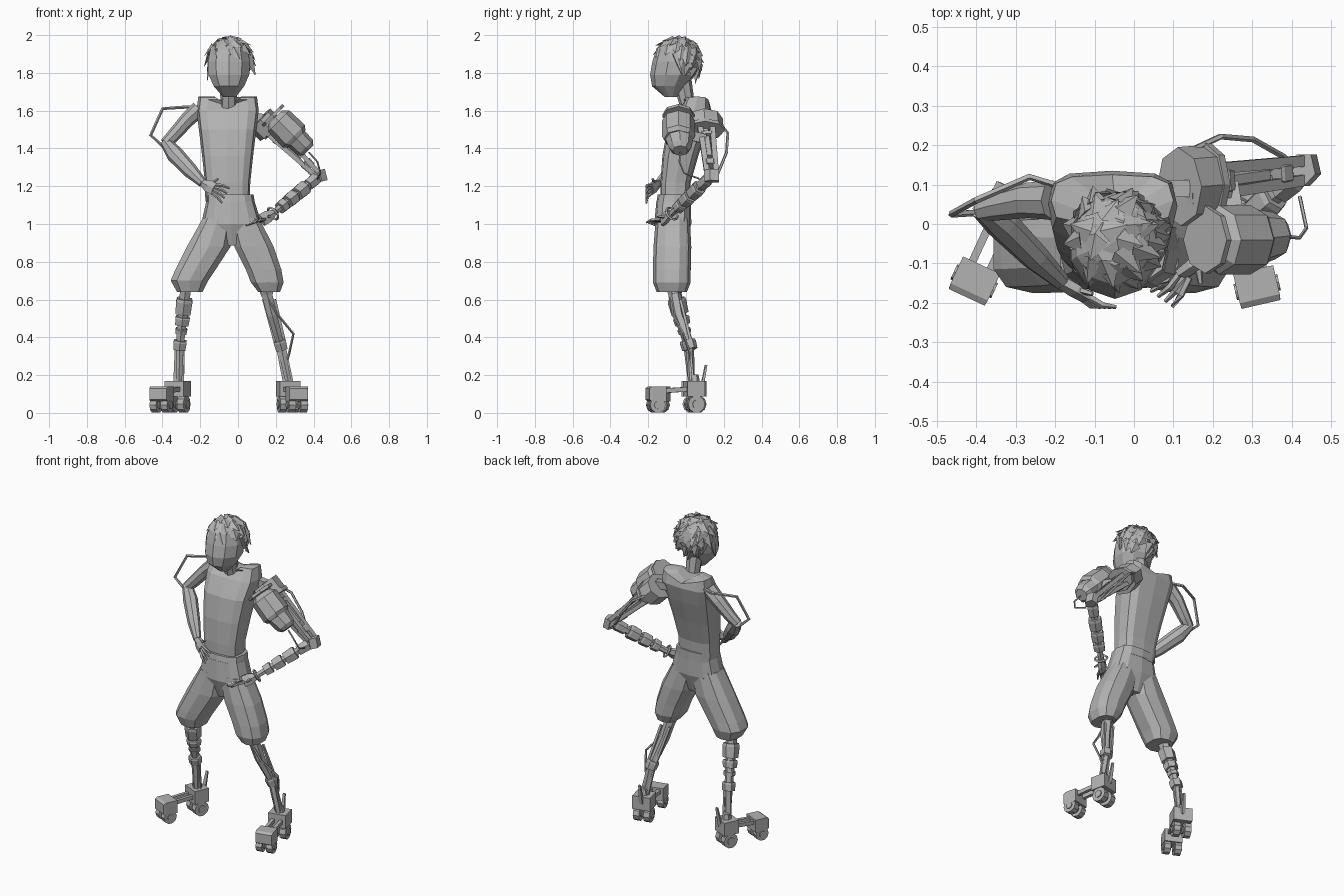
import bpy
import bmesh
import math
import random
from mathutils import Vector

random.seed(4)
if "Cube" in bpy.data.objects:
    bpy.data.objects.remove(bpy.data.objects["Cube"], do_unlink=True)

grey = bpy.data.materials.new("plain grey")
grey.use_nodes = True
grey.diffuse_color = (.45, .45, .45, 1)
grey.node_tree.nodes["Principled BSDF"].inputs["Base Color"].default_value = (.45, .45, .45, 1)


def finish(name, bm):
    """Turn a bmesh into a flat shaded object."""
    bmesh.ops.recalc_face_normals(bm, faces=bm.faces)
    mesh = bpy.data.meshes.new(name)
    bm.to_mesh(mesh)
    bm.free()
    mesh.materials.append(grey)
    obj = bpy.data.objects.new(name, mesh)
    bpy.context.collection.objects.link(obj)
    return obj


def add_loft(bm, sections, n=8, level=False, square=1.0, lift=0.0):
    """Skin rings given as (point, half width, half depth)."""
    points = [Vector(s[0]) for s in sections]
    rings = []
    for i, (_, rx, ry) in enumerate(sections):
        before, after = points[max(i - 1, 0)], points[min(i + 1, len(points) - 1)]
        t = Vector((0, 0, 1)) if level else (after - before).normalized()
        ref = Vector((0, 0, 1)) if abs(t.y) > .8 else Vector((0, 1, 0))
        u = ref.cross(t).normalized()
        v = t.cross(u)
        turn, grow = (math.pi / 4, math.sqrt(2)) if n == 4 else (0, 1)
        ring = []
        for k in range(n):
            a = math.tau * k / n - math.pi / 2 + turn
            c = math.copysign(abs(math.cos(a)) ** square, math.cos(a))
            s = math.copysign(abs(math.sin(a)) ** square, math.sin(a))
            p = points[i] + u * c * rx * grow + v * s * ry * grow
            if lift and i >= len(sections) - 2:
                p.z += lift * (abs(c) - .6)
            ring.append(bm.verts.new(p))
        rings.append(ring)
    for low, high in zip(rings, rings[1:]):
        for k in range(n):
            j = (k + 1) % n
            bm.faces.new((low[k], low[j], high[j], high[k]))
    bm.faces.new(rings[0])
    bm.faces.new(rings[-1])


def loft(name, sections, **options):
    bm = bmesh.new()
    add_loft(bm, sections, **options)
    return finish(name, bm)


def beam(name, p, q, w, d=None, n=4, taper=1.0):
    d = d or w
    return loft(name, [(p, w, d), (q, w * taper, d * taper)], n=n)


def tube(name, points, r=.007):
    return loft(name, [(p, r, r) for p in points], n=5)


def cuffs(name, p, q, spots):
    """Blocks strung along a limb: (position, half length, half width)."""
    p, q = Vector(p), Vector(q)
    t = (q - p).normalized()
    bm = bmesh.new()
    for f, half, w in spots:
        c = p.lerp(q, f)
        add_loft(bm, [(c - t * half, w * .9, w * .9), (c - t * half * .6, w, w),
                      (c + t * half, w * .92, w * .92)], n=6)
    finish(name, bm)


def hand(side, wrist, knuckle, tip, spread):
    wrist, knuckle, tip, spread = map(Vector, (wrist, knuckle, tip, spread))
    loft(side + "_palm", [(wrist, .022, .02), (wrist.lerp(knuckle, .5), .038, .02),
                          (knuckle, .038, .015)], n=6)
    bm = bmesh.new()
    for k in (-1.5, -.5, .5, 1.5):
        root = knuckle + spread * k * .7
        end = tip + spread * k * 1.3
        middle = root.lerp(end, .5) + Vector((0, -.008, .006))
        add_loft(bm, [(root, .01, .01), (middle, .009, .009), (end, .005, .005)], n=5)
    thumb = wrist.lerp(knuckle, .4)
    add_loft(bm, [(thumb, .012, .012), (thumb + spread * 2.6 + (tip - wrist) * .25, .006, .006)], n=5)
    finish(side + "_fingers", bm)


# Torso, belt and neck
loft("torso", [((-.055, -.058, 1.12), .118, .078), ((-.055, -.055, 1.22), .12, .08),
               ((-.055, -.03, 1.36), .135, .095), ((-.055, .005, 1.5), .152, .105),
               ((-.055, .045, 1.6), .165, .09), ((-.055, .06, 1.655), .155, .065),
               ((-.05, .03, 1.655), .075, .045)], n=12, level=True, square=.6, lift=.05)
loft("belt", [((-.04, -.065, 1.1), .13, .094), ((-.043, -.06, 1.155), .126, .09)], n=12, level=True, square=.7)
loft("neck", [((-.05, .03, 1.58), .052, .05), ((-.05, 0, 1.66), .043, .043),
              ((-.05, -.02, 1.76), .05, .05)], n=8, level=True)

# Shorts with cuffs drawn in at the knee
loft("shorts_hips", [((-.035, -.07, .885), .04, .06), ((-.035, -.07, 1.0), .16, .098),
                     ((-.04, -.065, 1.12), .128, .092)], n=12, level=True, square=.7)
loft("shorts_right_leg", [((-.255, -.075, .64), .07, .08), ((-.257, -.075, .7), .103, .1),
                          ((-.23, -.075, .75), .11, .1), ((-.155, -.072, .88), .12, .1),
                          ((-.105, -.07, 1.03), .085, .09)], n=10, level=True, square=.8)
loft("shorts_left_leg", [((.165, -.075, .64), .06, .08), ((.155, -.075, .69), .09, .1),
                         ((.135, -.075, .76), .098, .1), ((.085, -.072, .88), .108, .1),
                         ((.03, -.07, 1.03), .085, .09)], n=10, level=True, square=.8)

# Head with a ridge down the middle of the face
loft("head", [((-.045, -.08, 1.672), .035, .032), ((-.048, -.088, 1.73), .085, .092),
              ((-.048, -.07, 1.79), .113, .12), ((-.048, -.056, 1.86), .117, .122),
              ((-.048, -.048, 1.93), .102, .108), ((-.048, -.045, 1.975), .055, .06)], n=10, level=True)

# Hair: a cap covered in flat swept tufts
centre, size = Vector((-.045, -.04, 1.862)), Vector((.12, .122, .126))
bm = bmesh.new()
bmesh.ops.create_icosphere(bm, subdivisions=2, radius=1)
low_verts = [v for v in bm.verts if v.co.z < .35 - .95 * max(v.co.y + .1, 0)]
bmesh.ops.delete(bm, geom=low_verts, context='VERTS')
for v in bm.verts:
    v.co = centre + v.co * size
total = 72
for i in range(total):
    z = 1 - 1.7 * (i + .5) / total
    a = i * 2.4 + random.uniform(-.2, .2)
    flat = math.sqrt(1 - z * z)
    d = Vector((flat * math.cos(a), flat * math.sin(a), z))
    if z < .4 - .95 * max(d.y + .15, 0):
        continue
    sweep = (d * d.z - Vector((0, 0, 1)) + Vector((.45, -.15, 0)))
    sweep = (sweep - d * sweep.dot(d)).normalized()
    across = d.cross(sweep).normalized()
    root = centre + d * size
    tip = root + sweep * random.uniform(.05, .075) + d * random.uniform(-.002, .012)
    corners = [root - across * .036 - d * .008, root + across * .036 - d * .008,
               root + d * .01 - sweep * .02]
    a, b, c, e = [bm.verts.new(p) for p in corners + [tip]]
    for face in ((a, b, c), (a, c, e), (c, b, e), (b, a, e)):
        bm.faces.new(face)
finish("hair", bm)
beam("left_side_lock", (.055, -.06, 1.9), (.09, -.02, 1.79), .022, .012, n=4, taper=.15)
beam("right_side_lock", (-.152, -.04, 1.88), (-.162, -.06, 1.76), .01, .025, n=4, taper=.15)

# Right arm, hand on the hip
elbow = (-.385, .035, 1.425)
loft("right_upper_arm", [((-.205, .06, 1.61), .045, .05), ((-.27, .06, 1.55), .04, .045),
                         ((-.345, .045, 1.465), .035, .036), (elbow, .03, .03)], n=8)
loft("right_forearm", [((-.385, .04, 1.435), .03, .03), ((-.335, 0, 1.37), .046, .04),
                       ((-.25, -.085, 1.28), .04, .034), ((-.185, -.145, 1.215), .024, .022)], n=8)
hand("right", (-.185, -.145, 1.215), (-.125, -.185, 1.185), (-.065, -.21, 1.15), (.01, 0, .02))
tube("right_arm_cable", [(-.2, .1, 1.62), (-.265, .12, 1.62), (-.4, .06, 1.61),
                         (-.462, .025, 1.47), (-.385, .03, 1.4)], .009)

# Left shoulder plate and its armour
beam("shoulder_link", (.05, .09, 1.57), (.14, .09, 1.56), .022)
beam("shoulder_plate", (.115, .095, 1.555), (.175, .1, 1.495), .08, .1, n=8)
beam("shoulder_plate_rim", (.18, .1, 1.51), (.195, .1, 1.495), .07, .105, n=8)
beam("armour_top_plate", (.18, -.04, 1.58), (.192, -.04, 1.568), .078, .085, n=8)
loft("shoulder_armour", [((.195, -.04, 1.565), .05, .06), ((.215, -.04, 1.545), .08, .088),
                         ((.295, -.04, 1.465), .084, .088), ((.31, -.04, 1.45), .066, .078)], n=8)
loft("armour_sleeve", [((.305, -.035, 1.455), .062, .074), ((.355, -.03, 1.405), .058, .06),
                       ((.372, -.03, 1.388), .038, .04)], n=8)
beam("armour_bracket", (.26, -.02, 1.48), (.24, .1, 1.45), .025)

# Left upper arm: open tapering frame of bars with a piston
for i, (dy, dz) in enumerate(((-.035, .045), (.035, .045), (-.02, -.045), (.03, -.045))):
    beam("upper_arm_bar_%d" % i, (.14, .1 + dy, 1.535 + dz), (.425, .135 + dy * .7, 1.26 + dz * .35), .012, .014)
beam("upper_arm_piston", (.16, .1, 1.52), (.33, .125, 1.35), .026, .024, n=6)
cuffs("upper_arm_braces", (.14, .1, 1.535), (.425, .135, 1.26), ((.28, .012, .05), (.8, .02, .038)))
beam("left_elbow", (.43, .14, 1.285), (.445, .14, 1.225), .032, .044, n=5)
tube("left_arm_back_cable", [(.13, .18, 1.53), (.22, .222, 1.48), (.3, .215, 1.38),
                             (.38, .17, 1.27), (.41, .14, 1.25)], .008)
tube("left_arm_front_cable", [(.375, -.03, 1.38), (.42, -.035, 1.33), (.437, -.01, 1.27), (.42, .07, 1.24)], .005)

# Left forearm with cuffs, wrist ring and hand
elbow, wrist = (.425, .13, 1.25), (.185, -.075, 1.055)
beam("left_forearm", elbow, wrist, .026, n=6, taper=.7)
cuffs("left_forearm_cuffs", elbow, wrist, ((.14, .035, .036), (.38, .035, .044), (.6, .03, .042), (.79, .022, .038)))
axis = Vector(wrist) - Vector(elbow)
bpy.ops.mesh.primitive_torus_add(major_segments=12, minor_segments=4, major_radius=.036, minor_radius=.007,
                                 location=wrist, rotation=axis.to_track_quat('Z', 'Y').to_euler())
ring = bpy.context.object
ring.name = "wrist_ring"
ring.data.materials.append(grey)
hand("left", (.185, -.08, 1.055), (.125, -.125, 1.02), (.07, -.19, 1.0), (.014, -.01, .004))

# Right lower leg: stacked cuffs and ankle rods
knee, shin, ankle = (-.275, -.07, .68), (-.308, .01, .36), (-.313, .03, .15)
loft("right_shin", [(knee, .034, .036), (shin, .024, .024), (ankle, .018, .018)], n=6)
cuffs("right_shin_cuffs", knee, shin, ((.1, .02, .034), (.36, .042, .05), (.6, .022, .044),
                                       (.77, .014, .036), (1, .025, .04)))
for side in (-1, 1):
    beam("right_ankle_rod", (-.308 + side * .02, .02, .36), (-.315 + side * .022, .04, .15), .006)

# Left lower leg: slim frame with a loose cable
knee, shin, ankle = (.14, -.07, .68), (.225, .02, .36), (.27, .03, .15)
loft("left_shin", [(knee, .034, .034), ((.18, -.04, .52), .03, .032), (shin, .022, .022), (ankle, .018, .018)], n=6)
cuffs("left_shin_cuffs", knee, shin, ((.1, .022, .04), (1, .026, .038)))
for side in (-1, 1):
    beam("left_shin_rod", (.165 + side * .03, -.03, .6), (.225 + side * .026, .03, .36), .007)
    beam("left_ankle_rod", (.225 + side * .02, .02, .36), (.268 + side * .022, .04, .15), .006)
tube("left_leg_cable", [(.16, -.085, .61), (.21, -.07, .52), (.293, -.015, .42), (.272, .02, .32), (.25, .03, .24)])


def foot(side, heel, toe):
    """Wheeled foot: heel block, toe block, links and paired wheels."""
    heel, toe = Vector(heel), Vector(toe)
    t = (toe - heel).normalized()
    across = t.cross(Vector((0, 0, 1)))
    up = Vector((0, 0, 1))
    h, f = heel + up * .128, toe + up * .1
    beam(side + "_heel_block", h - t * .045, h + t * .05, .055, .042)
    loft(side + "_toe_block", [(f - t * .045, .052, .04), (f + t * .03, .052, .04),
                               (f + t * .045, .05, .03)], n=4)
    beam(side + "_heel_spike", h - t * .04, h - t * .065 + up * .125, .012, .008, taper=.6)
    for k in (-1, 1):
        beam(side + "_link", h + across * k * .025, f + across * k * .025 + up * .015, .01, .012)
        for part, base, r in (("heel", heel, .046), ("toe", toe, .042)):
            c = base + up * r + across * k * .032
            beam(side + "_" + part + "_wheel", c - across * .019, c + across * .019, r, n=10)
            beam(side + "_" + part + "_hub", c - across * .025, c + across * .025, r * .5, n=8)
    beam(side + "_axle_mount", h + up * .03, h + up * .075, .03, n=6, taper=.7)


foot("right", (-.317, .045, 0), (-.405, -.145, 0))
foot("left", (.265, .045, 0), (.312, -.16, 0))
